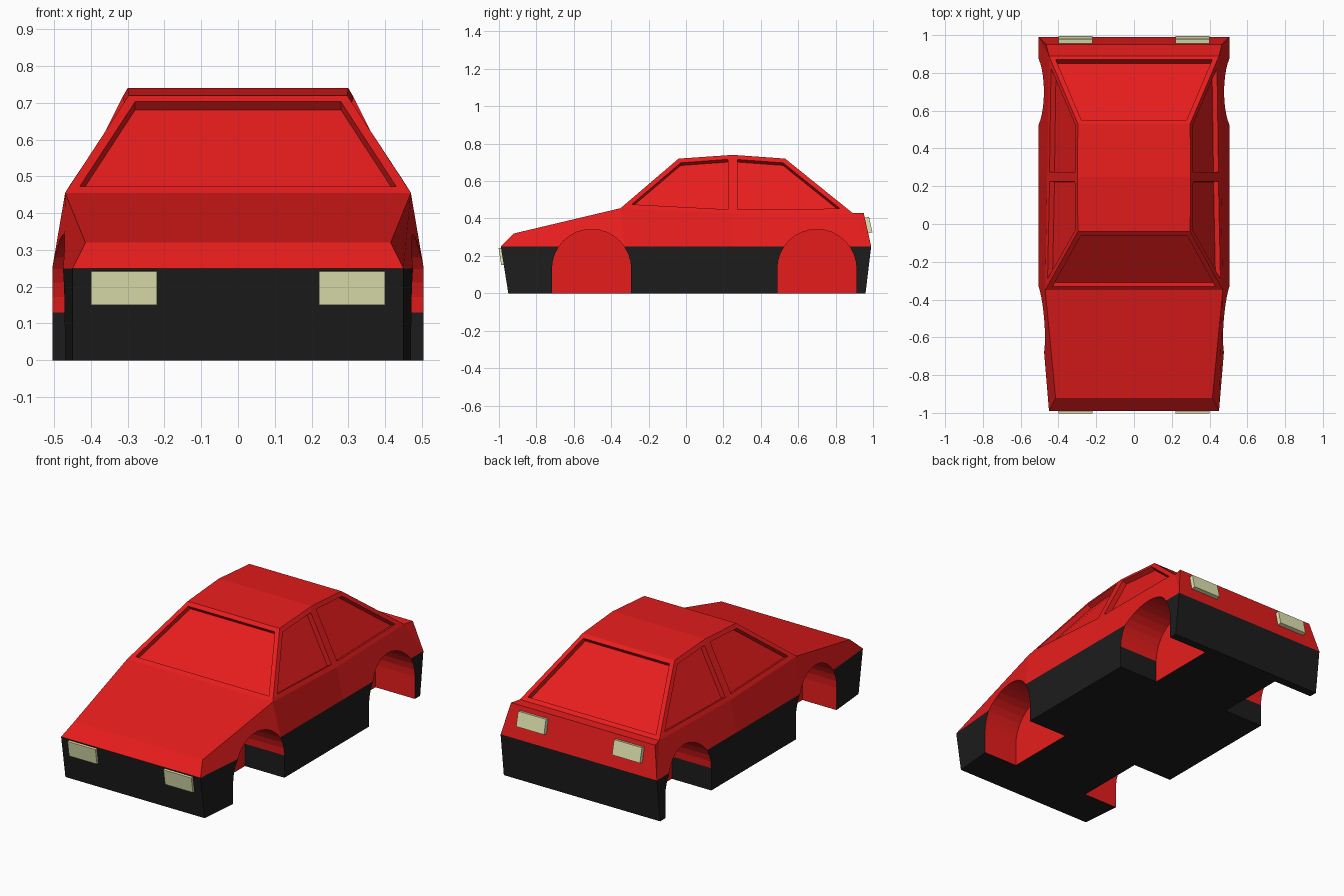
import bpy, bmesh, math

if "Cube" in bpy.data.objects:
    bpy.data.objects.remove(bpy.data.objects["Cube"])


def mat(name, rgb):
    m = bpy.data.materials.new(name)
    m.diffuse_color = (*rgb, 1)
    m.use_nodes = True
    m.node_tree.nodes["Principled BSDF"].inputs["Base Color"].default_value = m.diffuse_color
    return m


RED = mat("red_paint", (0.8, 0.012, 0.012))
BLACK = mat("black_trim", (0.012, 0.012, 0.012))
LAMP = mat("lamp_yellow", (0.78, 0.8, 0.45))


def make(name, bm, mats):
    bmesh.ops.recalc_face_normals(bm, faces=bm.faces)
    me = bpy.data.meshes.new(name)
    bm.to_mesh(me)
    bm.free()
    for m in mats:
        me.materials.append(m)
    ob = bpy.data.objects.new(name, me)
    bpy.context.collection.objects.link(ob)
    return ob


# Body shell: key points of the right half (half width, y, z)
P = {
    "bot0": (.45, -.95, 0), "bot1": (.505, -.33, 0), "bot2": (.505, .25, 0), "bot3": (.505, .96, 0),
    "waist0": (.45, -.99, .25), "waist1": (.505, -.33, .25),
    "waist2": (.505, .25, .25), "waist3": (.505, .99, .25),
    "nose": (.415, -.92, .32), "belt1": (.47, -.35, .455), "belt2": (.46, .25, .425),
    "belt3": (.45, .89, .43), "deck": (.465, .95, .43),
    "roof0": (.297, -.04, .72), "roof1": (.3, .25, .74), "roof2": (.297, .53, .72),
}
bm = bmesh.new()
V = {(k, s): bm.verts.new((s * x, y, z)) for k, (x, y, z) in P.items() for s in (1, -1)}
windows = []

# faces spanning the width, following the side profile round the car
loop = "bot0 waist0 nose belt1 roof0 roof1 roof2 belt3 deck waist3 bot3 bot2 bot1".split()
for a, b in zip(loop, loop[1:] + loop[:1]):
    f = bm.faces.new((V[a, 1], V[b, 1], V[b, -1], V[a, -1]))
    if "bot" in a + b:
        f.material_index = 1
    if (a, b) in (("belt1", "roof0"), ("roof2", "belt3")):
        windows.append(f)

# side panels, mirrored
sides = ["bot0 bot1 waist1 waist0", "bot1 bot2 waist2 waist1", "bot2 bot3 waist3 waist2",
         "waist0 waist1 belt1 nose", "waist1 waist2 belt2 belt1", "waist2 waist3 belt3 belt2",
         "waist3 deck belt3", "belt1 belt2 roof1 roof0", "belt2 belt3 roof2 roof1"]
for s in (1, -1):
    for names in sides:
        f = bm.faces.new([V[k, s] for k in names.split()])
        if "bot" in names:
            f.material_index = 1
        if "roof" in names:
            windows.append(f)
bmesh.ops.recalc_face_normals(bm, faces=bm.faces)

# recessed windows
bmesh.ops.inset_individual(bm, faces=windows, thickness=.026, use_even_offset=True)
panes = bmesh.ops.extrude_discrete_faces(bm, faces=windows)["faces"]
for f in panes:
    f.normal_update()
    bmesh.ops.translate(bm, verts=f.verts, vec=f.normal * -.03)
bmesh.ops.remove_doubles(bm, verts=bm.verts, dist=1e-5)
body = make("car_body", bm, (RED, BLACK))

# wheel arch cutters: straight-sided arches on both sides
R, CZ, N = .212, .13, 16
bm = bmesh.new()
for cy, sill in ((-.505, 1), (.70, -1)):
    prof = [(cy + R, -.1)]
    prof += [(cy + R * math.cos(math.pi * i / N), CZ + R * math.sin(math.pi * i / N)) for i in range(N + 1)]
    prof += [(cy - R, -.1)]
    for s in (1, -1):
        inner = [bm.verts.new((s * .25, y, z)) for y, z in prof]
        outer = [bm.verts.new((s * .65, y, z)) for y, z in prof]
        bm.faces.new(inner)
        bm.faces.new(outer)
        n = len(prof)
        for i in range(n):
            j = (i + 1) % n
            f = bm.faces.new((inner[i], inner[j], outer[j], outer[i]))
            mid = (prof[i][0] + prof[j][0]) / 2
            low = (prof[i][1] + prof[j][1]) / 2 < CZ
            # wall on the sill side is black
            if low and (mid - cy) * sill > R * .9:
                f.material_index = 1
cutter = make("wheel_arch_cutter", bm, (RED, BLACK))
cutter.hide_render = True

mod = body.modifiers.new("wheel_arches", 'BOOLEAN')
mod.operation = 'DIFFERENCE'
mod.solver = 'EXACT'
mod.object = cutter
bpy.context.view_layer.objects.active = body
body.select_set(True)
bpy.ops.object.modifier_apply(modifier=mod.name)
bpy.data.objects.remove(cutter, do_unlink=True)

# head and tail lamps, tilted with the bumper and the rear panel
for name, y, z, depth, height, tilt in (("headlamp", -.98, .198, .03, .092, 9),
                                        ("tail_lamp", .963, .362, .05, .085, 12.5)):
    for s, side in ((1, "right"), (-1, "left")):
        bm = bmesh.new()
        bmesh.ops.create_cube(bm, size=1)
        bmesh.ops.scale(bm, vec=(.18, depth, height), verts=bm.verts)
        lamp = make(f"{name}_{side}", bm, (LAMP,))
        lamp.location = (s * .31, y, z)
        lamp.rotation_euler.x = math.radians(tilt)
